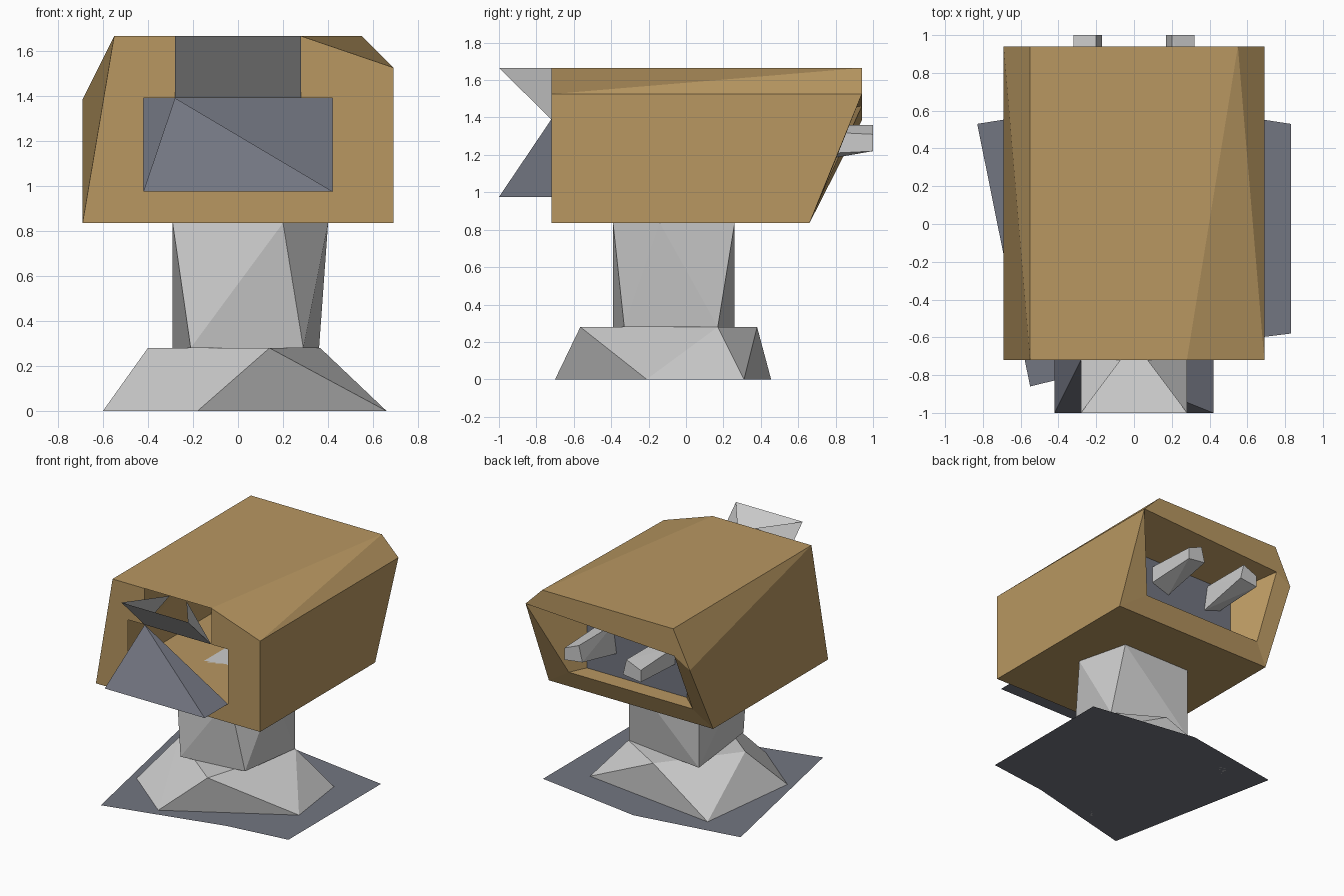
import bpy, bmesh

if "Cube" in bpy.data.objects:
    bpy.data.objects.remove(bpy.data.objects["Cube"])


def material(name, color):
    mat = bpy.data.materials.new(name)
    mat.diffuse_color = color
    mat.use_nodes = True
    mat.node_tree.nodes["Principled BSDF"].inputs["Base Color"].default_value = mat.diffuse_color
    return mat


TAN = material("tan", (0.48, 0.31, 0.12, 1))
SLATE = material("slate", (0.17, 0.18, 0.22, 1))


def finish(name, bm, mat=None):
    bmesh.ops.triangulate(bm, faces=[f for f in bm.faces if len(f.verts) > 4])
    mesh = bpy.data.meshes.new(name)
    bm.to_mesh(mesh)
    bm.free()
    obj = bpy.data.objects.new(name, mesh)
    bpy.context.collection.objects.link(obj)
    if mat:
        mesh.materials.append(mat)
    return obj


def hull(name, points, mat=None):
    """Faceted solid wrapped around a few points."""
    bm = bmesh.new()
    for p in points:
        bm.verts.new(p)
    bmesh.ops.convex_hull(bm, input=bm.verts)
    return finish(name, bm, mat)


def sheet(name, faces, mat=None):
    """Open shell from faces given as point lists; shared points are welded."""
    bm = bmesh.new()
    for face in faces:
        bm.faces.new([bm.verts.new(p) for p in face])
    bmesh.ops.remove_doubles(bm, verts=bm.verts, dist=0.001)
    bmesh.ops.recalc_face_normals(bm, faces=bm.faces)
    return finish(name, bm, mat)


def level(z, *xy):
    return [(x, y, z) for x, y in xy]


# Flat ground plate
sheet("ground_plate", [level(0, (-.83, .53), (-.55, -.86), (.35, -.64),
                             (.83, -.58), (.83, .53), (-.02, .66))], SLATE)

# Faceted foot and twisted column
hull("foot",
     level(0, (-.18, -.7), (.66, -.21), (.59, .31), (-.5, .455), (-.6, -.36))
     + level(.28, (.14, -.565), (.365, .17), (.01, .38), (-.4, -.14)))
hull("column",
     level(.28, (.29, -.33), (.36, .17), (-.29, .26), (-.21, -.39))
     + level(.835, (.2, -.39), (.4, -.14), (.3, .26), (-.29, .26), (-.29, -.33)))

# Head shell: corner points (f = front, b = back)
F, B = -.72, .94
f_bl, f_br = (-.69, F, .835), (.69, F, .835)
f_r, f_tr, f_tl = (.69, F, 1.525), (.28, F, 1.665), (-.55, F, 1.665)
b_bl, b_br = (-.69, .66, .835), (.69, .66, .835)
b_r, b_tr = (.69, B, 1.525), (.55, B, 1.665)
b_l, b_tl = (-.69, B, 1.385), (-.55, B, 1.665)
notch_l = (-.28, F, 1.665)

# Front wall with its T-shaped opening cut up to the roof edge
front = [f_bl, f_br, f_r, f_tr, (.28, F, 1.39), (.42, F, 1.39), (.42, F, .975),
         (-.42, F, .975), (-.42, F, 1.39), (-.28, F, 1.39), notch_l, f_tl]

# Rear opening and the panel at the bottom of its recess
rim = [b_r, (.48, .72, .975), (-.56, .72, .975), (-.56, B, 1.46)]
P = .59
panel = [(.42, P, 1.39), (.42, P, .975), (-.42, P, .975), (-.42, P, 1.39)]

shell = [
    front,
    [f_tl, notch_l, f_tr, b_tr, b_tl],              # roof
    [f_tr, f_r, b_tr], [f_r, b_r, b_tr],            # right chamfer
    [f_br, b_br, b_r, f_r],                         # right wall
    [f_bl, f_br, b_br, b_bl],                       # floor
    [f_tl, b_tl, b_l], [f_tl, b_l, f_bl], [f_bl, b_l, b_bl],   # left wall
    [b_br, b_bl, rim[2], rim[1]], [b_r, b_br, rim[1]],         # rear frame
    [b_bl, b_l, rim[3], rim[2]], [b_r, rim[3], b_l, b_tl, b_tr],
]
for i in range(4):                                  # recess walls
    j = (i + 1) % 4
    shell.append([rim[i], rim[j], panel[j], panel[i]])
sheet("head_shell", shell, TAN)
sheet("rear_panel", [panel], SLATE)

# Twin rear rods
for side, s in (("right", 1), ("left", -1)):
    hull("rear_rod_" + side,
         [(s * x, y, z) for y, zs in ((P, (1.15, 1.2, 1.33, 1.36)),
                                      (1.0, (1.24, 1.22, 1.31, 1.36))
                                      )
          for x, z in zip((.17, .32, .32, .2), zs)])

# Front lower hatch wedge
hull("front_hatch", [(-.28, F, 1.39), (-.42, -1, .975), (.42, -1, .975),
                     (.42, F, .975), (-.42, F, .975)], SLATE)

# Front upper scoop: sloped plate with folded corners
scoop = [[(-.28, -1, 1.665), (.28, -1, 1.665), (.28, F, 1.39), (-.28, F, 1.39)]]
for s in (1, -1):
    scoop.append([(s * .28, -1, 1.665), (s * .07, F, 1.665), (s * .28, F, 1.39)])
sheet("front_scoop", scoop)
